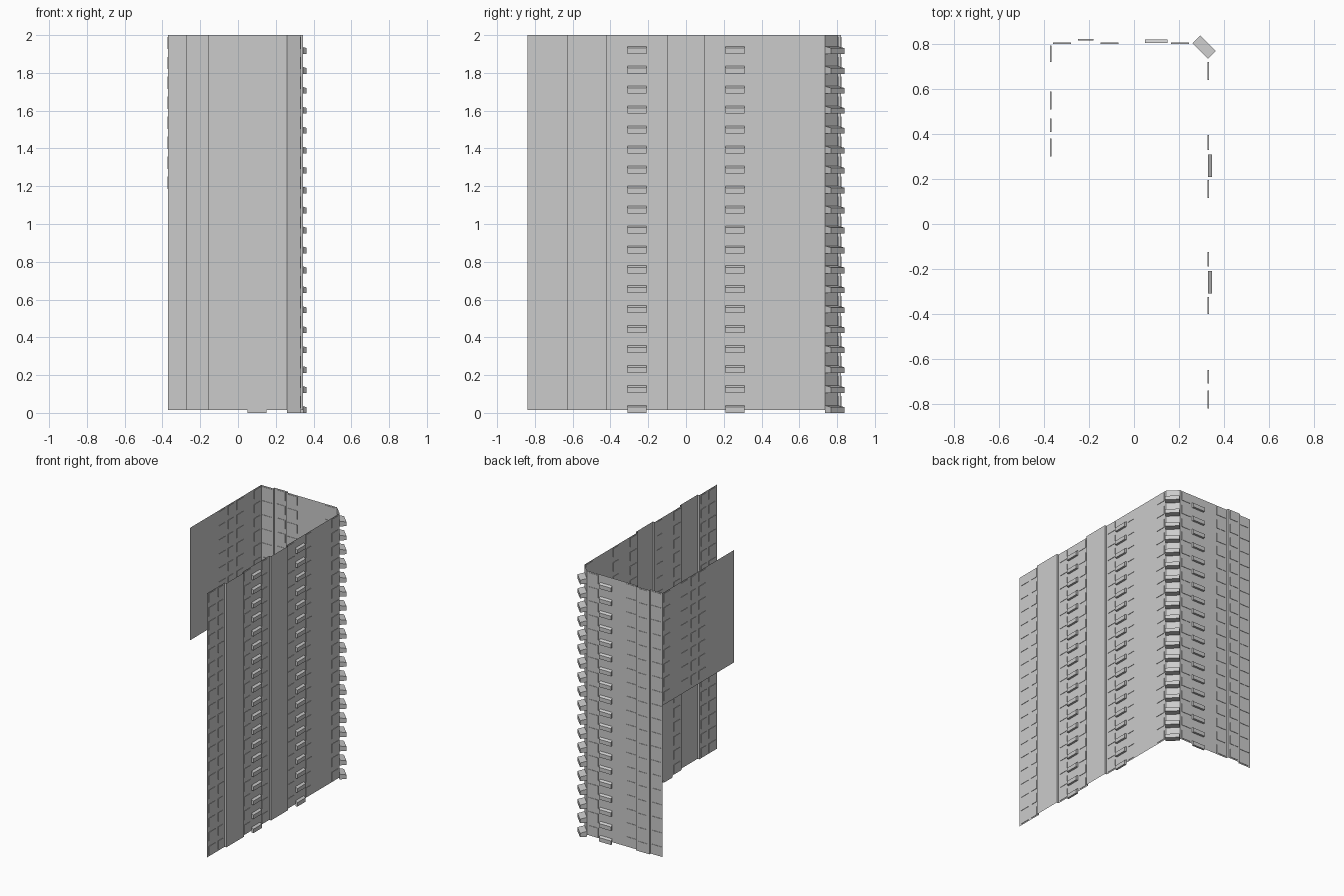
import bpy, bmesh
from mathutils import Vector

if "Cube" in bpy.data.objects:
    bpy.data.objects.remove(bpy.data.objects["Cube"])

UP = Vector((0, 0, 1))
Z0, Z1 = 0.015, 2.0
PITCH, ROWS = 0.1056, 19


def finish(name, bm):
    me = bpy.data.meshes.new(name)
    bm.to_mesh(me)
    bm.free()
    ob = bpy.data.objects.new(name, me)
    bpy.context.collection.objects.link(ob)
    return ob


def sheet(name, path, z0, z1):
    """Thin sheet: a plan path raised from z0 to z1."""
    bm = bmesh.new()
    cols = [(bm.verts.new((x, y, z0)), bm.verts.new((x, y, z1))) for x, y in path]
    for a, b in zip(cols, cols[1:]):
        bm.faces.new((a[0], b[0], b[1], a[1]))
    return finish(name, bm)


def add_prism(bm, a, b, n, profile):
    """Sweep an (out, z) profile from plan point a to b; n points outward."""
    ends = []
    for p in (a, b):
        base = Vector((p[0], p[1], 0))
        ends.append([bm.verts.new(base + n * o + UP * z) for o, z in profile])
    k = len(profile)
    bm.faces.new(ends[0])
    bm.faces.new(ends[1][::-1])
    for i in range(k):
        j = (i + 1) % k
        bm.faces.new((ends[0][j], ends[0][i], ends[1][i], ends[1][j]))


def blocks(name, a, b, n, depth):
    """Column of louvre blocks with a slightly sloping top."""
    bm = bmesh.new()
    for i in range(ROWS):
        z = i * PITCH
        add_prism(bm, a, b, n, [(0, z), (depth, z), (depth, z + 0.030), (0, z + 0.040)])
    bmesh.ops.recalc_face_normals(bm, faces=bm.faces)
    finish(name, bm)


def plates(name, spans, point, n, first=0, d=0.003):
    """Columns of shallow plates that show on both sides of a sheet."""
    bm = bmesh.new()
    for s0, s1 in spans:
        for i in range(first, ROWS):
            z = 0.025 + i * PITCH
            add_prism(bm, point(s0), point(s1), n,
                      [(-d, z), (d, z), (d, z + 0.065), (-d, z + 0.065)])
    bmesh.ops.recalc_face_normals(bm, faces=bm.faces)
    finish(name, bm)


X, XO, Y, YO, XL = 0.33, 0.345, 0.805, 0.82, -0.37

# Main folded wall: right side, chamfered corner, back
sheet("folded_wall", [
    (X, -0.84), (X, -0.63), (XO, -0.63), (XO, -0.42), (X, -0.42),
    (X, -0.10), (XO, -0.10), (XO, 0.10), (X, 0.10), (X, 0.735),
    (0.26, Y), (-0.16, Y), (-0.16, YO), (-0.27, YO), (-0.27, Y), (XL, Y)], Z0, Z1)

# Shorter hanging panel on the left
sheet("left_panel", [(XL, Y), (XL, -0.04)], 1.155, Z1)

# Louvre block columns
nx, ny = Vector((1, 0, 0)), Vector((0, 1, 0))
nc = Vector((1, 1, 0)).normalized()
blocks("right_front_blocks", (X, -0.31), (X, -0.21), nx, 0.016)
blocks("right_rear_blocks", (X, 0.21), (X, 0.31), nx, 0.016)
blocks("corner_blocks", (0.33, 0.735), (0.26, 0.805), nc, 0.048)
blocks("back_blocks", (0.05, Y), (0.15, Y), ny, 0.016)

# Shallow plate columns
plates("right_plates", [(-0.82, -0.74), (-0.71, -0.65), (-0.40, -0.325),
                        (-0.19, -0.125), (0.115, 0.195), (0.33, 0.395), (0.64, 0.72)],
       lambda s: (X, s), nx)
plates("back_plates", [(-0.36, -0.28), (-0.15, -0.07), (0.165, 0.245)],
       lambda s: (s, Y), ny)
plates("back_rib_plates", [(-0.25, -0.18)], lambda s: (s, YO), ny)
plates("left_plates", [(0.72, 0.795), (0.51, 0.59), (0.41, 0.47), (0.30, 0.38)],
       lambda s: (XL, s), nx, first=11)
